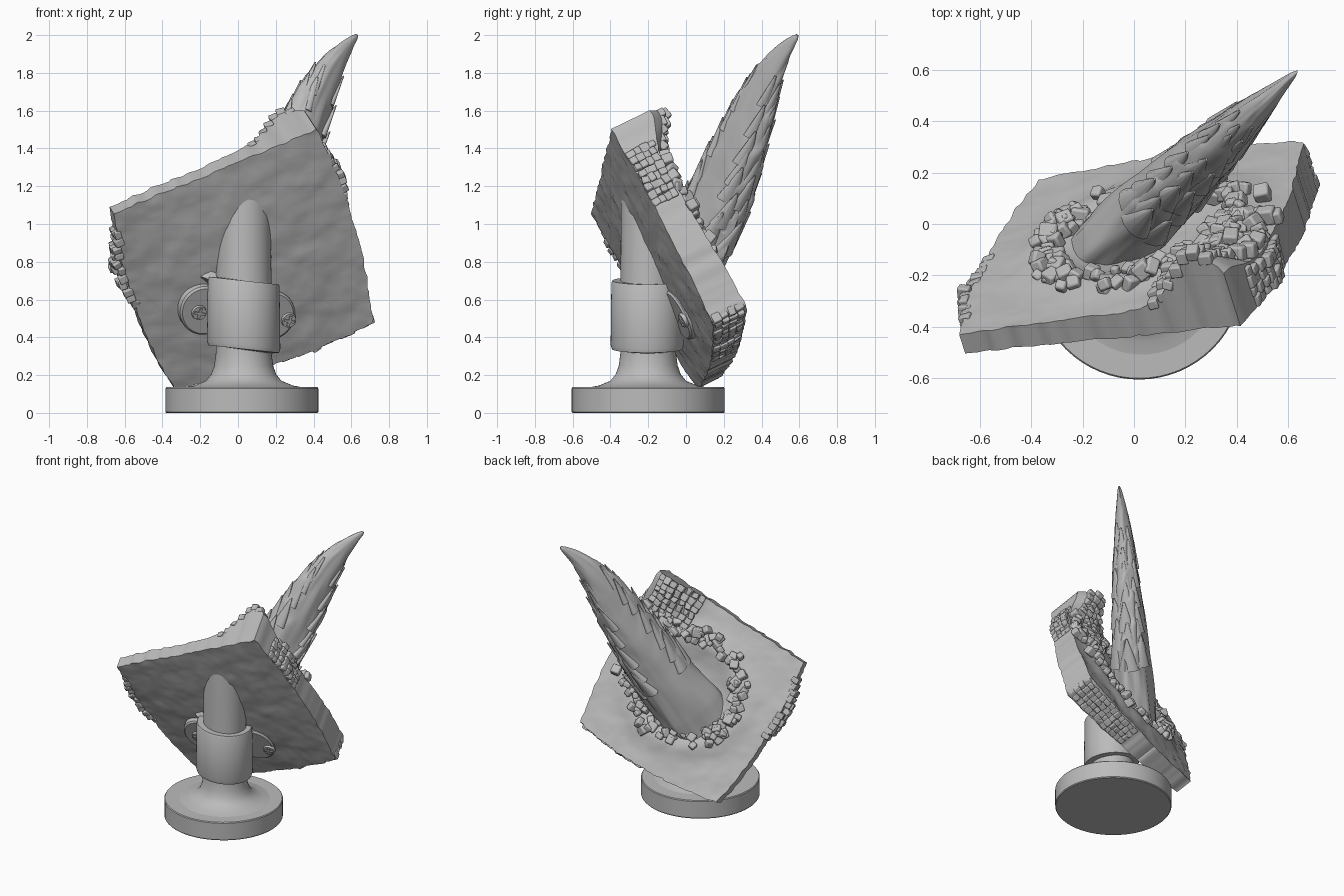
import bpy, bmesh, math, random
from mathutils import Vector, Matrix, noise

random.seed(4)
if "Cube" in bpy.data.objects:
    bpy.data.objects.remove(bpy.data.objects["Cube"])

stone = bpy.data.materials.new("stone_grey")
stone.use_nodes = True
stone.diffuse_color = (0.5, 0.5, 0.5, 1)
stone.node_tree.nodes["Principled BSDF"].inputs["Base Color"].default_value = (0.5, 0.5, 0.5, 1)
stone.node_tree.nodes["Principled BSDF"].inputs["Roughness"].default_value = 0.8

# Underside plane of the tilted slab: NORMAL . p = OFFSET
NORMAL = Vector((-0.273, 0.865, 0.42)).normalized()
OFFSET = 0.19
A, B = Vector((-0.655, -0.5, 1.055)), Vector((0.42, -0.395, 1.5))
C, D = Vector((0.72, 0.14, 0.48)), Vector((-0.34, 0.06, 0.13))
U, V = (B - A).normalized(), (D - A).normalized()


def finish(bm, name, angle=35, bevel=0):
    bmesh.ops.recalc_face_normals(bm, faces=bm.faces)
    mesh = bpy.data.meshes.new(name)
    bm.to_mesh(mesh)
    bm.free()
    ob = bpy.data.objects.new(name, mesh)
    bpy.context.collection.objects.link(ob)
    mesh.materials.append(stone)
    if bevel:
        mod = ob.modifiers.new("soft_edges", "BEVEL")
        mod.width, mod.segments = bevel, 2
    bpy.ops.object.select_all(action="DESELECT")
    ob.select_set(True)
    bpy.context.view_layer.objects.active = ob
    bpy.ops.object.shade_smooth_by_angle(angle=math.radians(angle))


def loft(bm, rings):
    """Skin a list of closed vertex rings and cap both ends."""
    rows = [[bm.verts.new(p) for p in ring] for ring in rings]
    n = len(rows[0])
    for low, high in zip(rows, rows[1:]):
        for i in range(n):
            bm.faces.new((low[i], low[(i + 1) % n], high[(i + 1) % n], high[i]))
    bm.faces.new(rows[0][::-1])
    bm.faces.new(rows[-1])


def lathe(name, profile, frame, cut=False, slant=0.0):
    """Turned part; optionally trimmed just inside the slab."""
    bm = bmesh.new()
    angles = [i * math.tau / 64 for i in range(64)]
    loft(bm, [[frame @ Vector((r * math.cos(a), r * math.sin(a), z - slant * math.cos(a)))
               for a in angles] for r, z in profile])
    if cut:
        geom = bm.verts[:] + bm.edges[:] + bm.faces[:]
        out = bmesh.ops.bisect_plane(bm, geom=geom, plane_co=NORMAL * (OFFSET + 0.03),
                                     plane_no=NORMAL, clear_outer=True)
        edges = [e for e in out["geom_cut"] if isinstance(e, bmesh.types.BMEdge)]
        bmesh.ops.holes_fill(bm, edges=edges)
    finish(bm, name)


def upright(x, y):
    return Matrix.Translation((x, y, 0))


# Stand, post and clamp collar
lathe("stand_disc", [(0.4, 0), (0.405, 0.006), (0.405, 0.13), (0.4, 0.136)], upright(0.02, -0.2))
lathe("post", [(0.34, 0.13), (0.26, 0.145), (0.2, 0.17), (0.172, 0.205), (0.156, 0.25),
               (0.147, 0.32), (0.147, 0.7), (0.143, 1.25)], upright(0.03, -0.2), cut=True)
lathe("clamp_collar", [(0.15, 0.335), (0.187, 0.338), (0.194, 0.36), (0.19, 0.69),
                       (0.185, 0.7), (0.15, 0.7)], upright(0.03, -0.205), cut=True, slant=0.02)


def underside(x, z, lift):
    y = (OFFSET - NORMAL.x * x - NORMAL.z * z) / NORMAL.y
    return Vector((x, y, z)) - NORMAL * lift


def slab_frame(pos):
    side = V.cross(NORMAL).normalized()
    return Matrix.Translation(pos) @ Matrix((side, NORMAL.cross(side), NORMAL)).transposed().to_4x4()


# Clamp lugs with cross-head screws, lying on the slab underside
for label, lug_x, lug_z, x, z in (("right", -0.195, 0.565, -0.225, 0.56),
                                  ("left", 0.16, 0.54, 0.25, 0.52)):
    lathe(label + "_clamp_lug", [(0.12, -0.065), (0.13, -0.055), (0.132, -0.04), (0.132, 0.03)],
          slab_frame(underside(lug_x, lug_z, 0)) @ Matrix.Diagonal((1, 1.1, 1, 1)))
    bm = bmesh.new()
    frame = slab_frame(underside(x, z, 0.07))
    bmesh.ops.create_cone(bm, segments=24, radius1=0.038, radius2=0.042, depth=0.02, cap_ends=True, matrix=frame)
    for turn in (0.6, 0.6 + math.pi / 2):
        bmesh.ops.create_cube(bm, size=1, matrix=frame @ Matrix.Rotation(turn, 4, "Z")
                              @ Matrix.Diagonal((0.06, 0.014, 0.036, 1)))
    finish(bm, label + "_screw")


# Rough slab with a raised corner and a hollow around the spike
def slab_point(u, v, top):
    p = A.lerp(B, u).lerp(D.lerp(C, u), v)
    bow = 4 * v * (1 - v)
    p = p + U * bow * (0.045 * u - 0.055 * (1 - u)) + V * 0.055 * 4 * u * (1 - u) * v
    rough = noise.noise(p * 9) * 0.006 + noise.noise(p * 30) * 0.005
    if min(u, v, 1 - u, 1 - v) < 0.001:
        p = p + (U + V) * noise.noise(p * 22) * 0.012
    if not top:
        return p + NORMAL * (rough - 0.025 * bow * 4 * u * (1 - u))
    thick = 0.085 + 0.04 * v + 0.04 * u + 0.045 * u * v
    thick += 0.2 * math.exp(-((0.9 - u) / 0.13) ** 2 - (v / 0.17) ** 2)
    ring = math.hypot((u - 0.52) / 0.33, (v - 0.5) / 0.3)
    thick += 0.03 * math.exp(-((ring - 1) / 0.25) ** 2) - 0.05 * math.exp(-(ring / 0.7) ** 4)
    return p + NORMAL * (thick + rough)


bm = bmesh.new()
N = 48
sheets = [[[bm.verts.new(slab_point(i / N, j / N, top)) for j in range(N + 1)]
           for i in range(N + 1)] for top in (False, True)]
for s in sheets:
    for i in range(N):
        for j in range(N):
            bm.faces.new((s[i][j], s[i + 1][j], s[i + 1][j + 1], s[i][j + 1]))
low, high = sheets
for k in range(N):
    for a, b in (((k, 0), (k + 1, 0)), ((k, N), (k + 1, N)), ((0, k), (0, k + 1)), ((N, k), (N, k + 1))):
        bm.faces.new((low[a[0]][a[1]], low[b[0]][b[1]], high[b[0]][b[1]], high[a[0]][a[1]]))
finish(bm, "slab")


# Rubble: loose cubes round the spike, packed blocks at the broken edges
def block(bm, pos, size, wild):
    spin = Matrix.Rotation(random.uniform(-wild, wild), 4, Vector([random.uniform(-1, 1) for _ in range(3)]))
    shape = Matrix.Diagonal([size * random.uniform(0.8, 1.2) for _ in range(3)] + [1])
    bmesh.ops.create_cube(bm, size=1, matrix=Matrix.Translation(pos) @ spin @ slab_frame(Vector()) @ shape)


bm = bmesh.new()
for i in range(140):
    a = random.uniform(0, math.tau)
    r = random.gauss(1.0, 0.09)
    u, v = 0.54 + 0.33 * r * math.cos(a), 0.47 + 0.29 * r * math.sin(a)
    block(bm, slab_point(u, v, True) + NORMAL * random.uniform(0, 0.03), random.uniform(0.04, 0.062), 1.2)
for i in range(70):
    u, v = random.uniform(0.78, 1.0), random.uniform(0.2, 0.5)
    block(bm, slab_point(u, v, True) + NORMAL * random.uniform(0, 0.03), random.uniform(0.045, 0.065), 0.8)
finish(bm, "loose_rubble", bevel=0.009)

bm = bmesh.new()
for i in range(7):
    for j in range(6):
        p = slab_point(0.71 + 0.038 * i, 0.015 + 0.036 * j, True)
        block(bm, p + NORMAL * random.uniform(-0.015, 0.02), 0.046, 0.5)
# (broken edge, start, end, block count, outward push)
for edge, start, end, count, push in (("left", 0.12, 0.5, 11, 0.035), ("bottom", 0.55, 0.99, 13, 0.0),
                                      ("right", 0.15, 0.4, 8, 0.025)):
    for i in range(count):
        k = start + (end - start) * i / (count - 1)
        u, v = {"left": (0, k), "bottom": (k, 1), "right": (1, k)}[edge]
        out = {"left": -U, "bottom": V, "right": U}[edge]
        swell = math.sin(math.pi * i / (count - 1))
        for layer in range(4):
            p = slab_point(u, v, False).lerp(slab_point(u, v, True), 0.15 + 0.22 * layer)
            block(bm, p + out * (push * swell * random.uniform(0.4, 1.4) - 0.01), 0.044, 0.3)
finish(bm, "edge_blocks", bevel=0.006)

# Spike: flattened leaf-shaped blade, bent near the tip, with ragged tufts
ROOT, TIP = Vector((-0.02, -0.02, 0.72)), Vector((0.63, 0.59, 2.0))
AXIS = (TIP - ROOT).normalized()
THIN = AXIS.cross(Vector((0, 0, 1))).normalized()
WIDE = THIN.cross(AXIS).normalized()


def half_width(t):
    t = max(t, 0)
    return 0.009 + 0.24 * (1 - t) ** 0.55 * (1 - 0.55 * t ** 8)


def spine(t):
    return ROOT.lerp(TIP, t) + WIDE * 0.06 * math.sin(math.pi * max(t, 0) ** 3)


def spike_point(t, a, swell=1.0):
    w = half_width(t) * swell
    return spine(t) + WIDE * w * math.cos(a) + THIN * 0.63 * w * math.sin(a)


bm = bmesh.new()
rings = []
for i in range(81):
    t = -0.1 + 1.1 * i / 80
    ring = []
    for k in range(40):
        a = k * math.tau / 40
        tooth = (t * 8 + 0.35 * math.sin(a * 3)) % 1
        ragged = 0.12 * min(tooth, 4 * (1 - tooth)) * abs(math.cos(a)) * min(1, max(0, 4 * t - 0.6))
        groove = 0.13 * noise.noise(Vector((math.cos(a) * 3, math.sin(a) * 3, t * 4)))
        ring.append(spike_point(t, a, 0.93 + ragged + groove))
    rings.append(ring)
loft(bm, rings)
finish(bm, "spike", 70)

# Tufts along the two narrow edges, all pointing to the tip
bm = bmesh.new()
for row in range(7):
    for edge in (0, math.pi):
        for spread in (-0.7, 0, 0.7):
            t = 0.27 + 0.085 * row + random.uniform(-0.025, 0.025)
            a = edge + spread + random.uniform(-0.15, 0.15)
            size = half_width(t)
            start = spike_point(t - 0.08, a, 0.78)
            end = spike_point(t + 0.2 * size + 0.02, a, random.uniform(1.0, 1.14))
            d = (end - start).normalized()
            side = d.cross(spike_point(t, a) - spine(t)).normalized()
            turn = Matrix((side, d.cross(side), d)).transposed().to_4x4()
            bmesh.ops.create_cone(bm, segments=12, radius1=0.34 * size, radius2=0.006, cap_ends=True,
                                  depth=(end - start).length,
                                  matrix=Matrix.Translation((start + end) / 2) @ turn @ Matrix.Diagonal((1, 0.6, 1, 1)))
finish(bm, "spike_tufts", 60)
